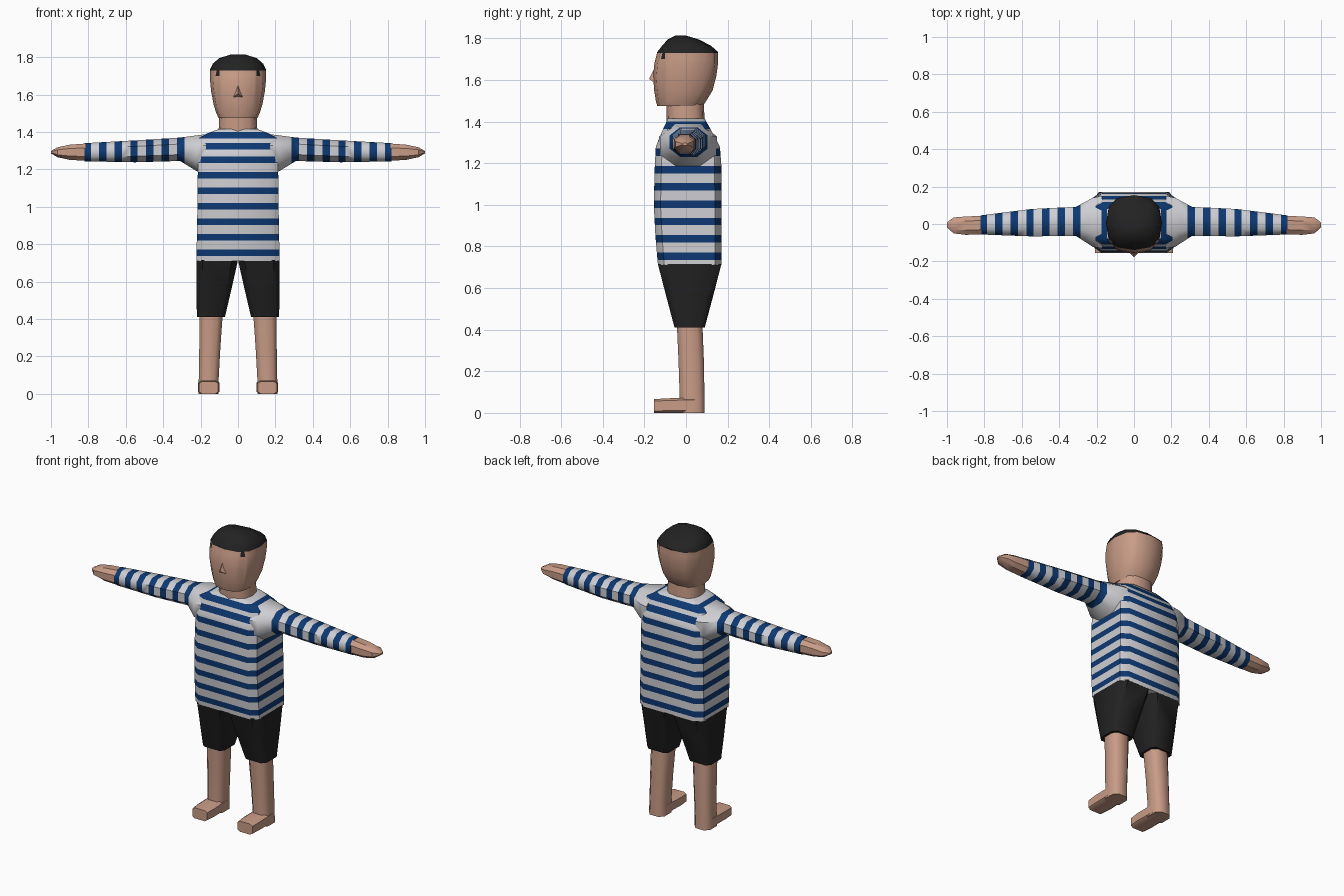
import bpy, bmesh, math
from mathutils import Vector

if "Cube" in bpy.data.objects:
    bpy.data.objects.remove(bpy.data.objects["Cube"])


def material(name, rgb):
    m = bpy.data.materials.new(name)
    m.diffuse_color = (*rgb, 1)
    m.use_nodes = True
    m.node_tree.nodes["Principled BSDF"].inputs["Base Color"].default_value = m.diffuse_color
    return m


SKIN = material("skin", (0.58, 0.33, 0.24))
BLACK = material("black", (0.016, 0.016, 0.016))
WHITE = material("shirt white", (0.62, 0.62, 0.65))
BLUE = material("shirt blue", (0.004, 0.04, 0.17))


def place(axis, t, a, b):
    """Position from a distance along an axis and the two cross coordinates."""
    return {"x": (t, a, b), "y": (a, t, b), "z": (a, b, t)}[axis]


def section(a0, a1, b0, b1, corner, rounded):
    """Chamfered rectangle, or a twelve-sided squarish oval."""
    ca, cb, ha, hb = (a0 + a1) / 2, (b0 + b1) / 2, (a1 - a0) / 2, (b1 - b0) / 2
    if rounded:
        pts = []
        for i in range(12):
            u = math.tau * i / 12
            c, s = math.cos(u), math.sin(u)
            pts.append((math.copysign(abs(c) ** 0.75, c) if abs(c) > 1e-6 else 0,
                        math.copysign(abs(s) ** 0.75, s) if abs(s) > 1e-6 else 0))
    else:
        k = 1 - corner
        pts = [(1, -k), (1, k), (k, 1), (-k, 1), (-1, k), (-1, -k), (-k, -1), (k, -1)]
    return [(ca + ha * p, cb + hb * q) for p, q in pts]


def loft(name, axis, rings, mats, corner=0.4, rounded=False, mirror=False,
         cuts=(), rule=None, angle=50):
    """Skin rings (t, a0, a1, b0, b1), cut them on planes, colour by rule."""
    bm = bmesh.new()
    loops = [[bm.verts.new(place(axis, t, a, b))
              for a, b in section(a0, a1, b0, b1, corner, rounded)]
             for t, a0, a1, b0, b1 in rings]
    n = len(loops[0])
    for lo, hi in zip(loops, loops[1:]):
        for i in range(n):
            j = (i + 1) % n
            bm.faces.new((lo[i], lo[j], hi[j], hi[i]))
    bm.faces.new(loops[0])
    bm.faces.new(loops[-1])
    for co, no in cuts:
        bmesh.ops.bisect_plane(bm, geom=bm.verts[:] + bm.edges[:] + bm.faces[:],
                               dist=1e-5, plane_co=co, plane_no=no)
    bmesh.ops.recalc_face_normals(bm, faces=bm.faces[:])
    if rule:
        for f in bm.faces:
            f.material_index = int(rule(f.calc_center_median()))
    return finish(name, bm, mats, mirror, angle)


def finish(name, bm, mats, mirror=False, angle=50):
    me = bpy.data.meshes.new(name)
    bm.to_mesh(me)
    bm.free()
    ob = bpy.data.objects.new(name, me)
    bpy.context.collection.objects.link(ob)
    for m in mats:
        me.materials.append(m)
    bpy.ops.object.select_all(action="DESELECT")
    ob.select_set(True)
    bpy.context.view_layer.objects.active = ob
    bpy.ops.object.shade_smooth_by_angle(angle=math.radians(angle))
    if mirror:
        # mirrored about the world centre plane
        ob.modifiers.new("mirror", "MIRROR").use_mirror_merge = False
    return ob


def stripes(axis, centres, half):
    """Cut planes and a colour rule for bands across an axis."""
    i = "xyz".index(axis)
    no = Vector((0, 0, 0))
    no[i] = 1
    cuts = [(no * (c + d), no) for c in centres for d in (-half, half)]
    return cuts, lambda p: any(abs(p[i] - c) < half for c in centres)


# Shirt body with horizontal stripes
cuts, rule = stripes("z", [0.754 + 0.083 * k for k in range(7)] + [1.323, 1.382], 0.018)
loft("shirt_body", "z", [
    (0.71, -0.222, 0.222, -0.135, 0.170),
    (0.85, -0.220, 0.220, -0.147, 0.171),
    (1.00, -0.217, 0.217, -0.155, 0.171),
    (1.19, -0.215, 0.215, -0.150, 0.170),
    (1.28, -0.212, 0.212, -0.145, 0.163),
    (1.37, -0.205, 0.205, -0.108, 0.115),
    (1.392, -0.165, 0.165, -0.097, 0.102),
    (1.415, -0.105, 0.105, -0.088, 0.090)],
    [WHITE, BLUE], corner=0.2, cuts=cuts, rule=rule)

# Sleeves with rings around the arm
cuts, rule = stripes("x", [0.805 - 0.083 * k for k in range(7)], 0.02)
loft("sleeves", "x", [
    (0.17, -0.130, 0.150, 1.17, 1.388),
    (0.22, -0.122, 0.140, 1.19, 1.382),
    (0.31, -0.064, 0.092, 1.245, 1.370),
    (0.55, -0.066, 0.080, 1.238, 1.355),
    (0.82, -0.056, 0.046, 1.243, 1.340)],
    [WHITE, BLUE], corner=0.55, mirror=True, cuts=cuts, rule=rule)

# Hands
loft("hands", "x", [
    (0.815, -0.055, 0.044, 1.246, 1.338),
    (0.90, -0.058, 0.040, 1.251, 1.332),
    (0.965, -0.050, 0.035, 1.265, 1.318),
    (1.00, -0.018, 0.008, 1.286, 1.298)],
    [SKIN], corner=0.5, mirror=True, angle=35)

# Shorts legs
loft("shorts", "z", [
    (0.41, 0.070, 0.220, -0.055, 0.090),
    (0.56, 0.035, 0.222, -0.095, 0.130),
    (0.715, 0.000, 0.222, -0.135, 0.170)],
    [BLACK], corner=0.3, mirror=True)

# Lower legs
loft("legs", "z", [
    (0.00, 0.104, 0.212, -0.030, 0.090),
    (0.07, 0.104, 0.210, -0.030, 0.089),
    (0.25, 0.094, 0.207, -0.036, 0.086),
    (0.45, 0.080, 0.206, -0.045, 0.078)],
    [SKIN], corner=0.45, mirror=True)

# Feet
loft("feet", "y", [
    (-0.155, 0.106, 0.208, 0.000, 0.066),
    (-0.090, 0.100, 0.213, 0.000, 0.070),
    (0.040, 0.104, 0.212, 0.000, 0.074)],
    [SKIN], corner=0.3, mirror=True)

# Neck
loft("neck", "z", [
    (1.38, -0.105, 0.105, -0.092, 0.090),
    (1.52, -0.098, 0.098, -0.096, 0.085)],
    [SKIN], rounded=True)

# Head, with the hair cut in above the hairline and dipping at the temples
X, Y, Z = Vector((1, 0, 0)), Vector((0, 1, 0)), Vector((0, 0, 1))
hair_cuts = [(Z * 1.73, Z), (Z * 1.70, Z), (Y * -0.10, Y), (X * 0.1, X), (X * -0.1, X)]


def is_hair(p):
    temple = abs(p.x) > 0.1 and p.y < -0.10 and p.z > 1.70
    return p.z > 1.73 or temple


loft("head", "z", [
    (1.475, -0.104, 0.104, -0.138, 0.080),
    (1.50, -0.116, 0.116, -0.145, 0.098),
    (1.55, -0.131, 0.131, -0.153, 0.128),
    (1.62, -0.144, 0.144, -0.158, 0.146),
    (1.68, -0.150, 0.150, -0.152, 0.154),
    (1.735, -0.149, 0.149, -0.138, 0.154),
    (1.765, -0.135, 0.135, -0.115, 0.120),
    (1.795, -0.100, 0.100, -0.088, 0.062),
    (1.815, -0.035, 0.035, -0.050, -0.005)],
    [SKIN, BLACK], rounded=True, cuts=hair_cuts, rule=is_hair, angle=45)

# Nose
bm = bmesh.new()
base = [bm.verts.new(p) for p in ((-0.04, -0.135, 1.575), (0.04, -0.135, 1.575),
                                  (0, -0.145, 1.67))]
tip = bm.verts.new((0, -0.178, 1.605))
bm.faces.new(base)
for i in range(3):
    bm.faces.new((base[i], base[(i + 1) % 3], tip))
bmesh.ops.recalc_face_normals(bm, faces=bm.faces[:])
finish("nose", bm, [SKIN])
